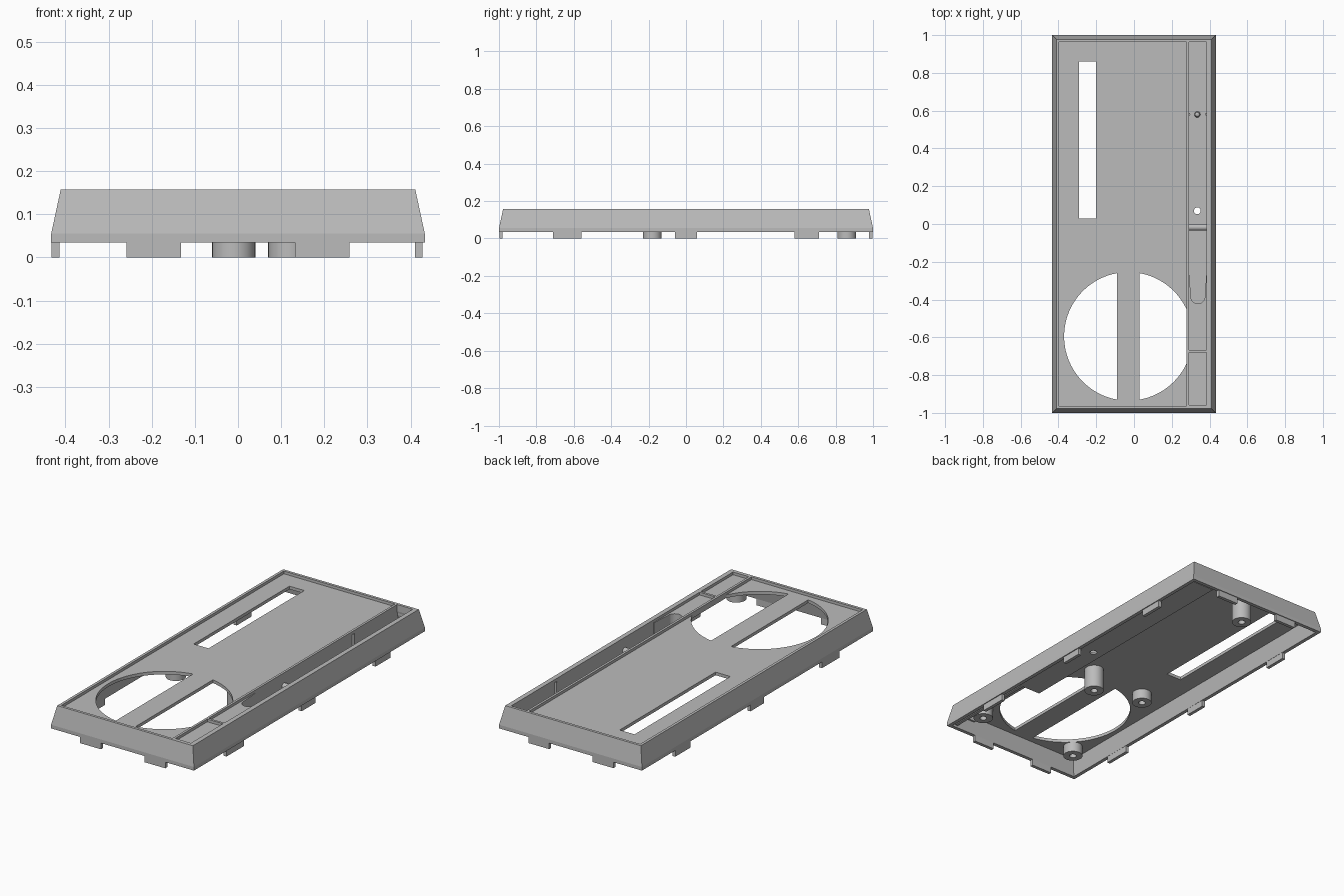
import bpy, bmesh, math

cube = bpy.data.objects.get("Cube")
if cube:
    bpy.data.objects.remove(cube)

grey = bpy.data.materials.new("plain_grey")
grey.use_nodes = True
grey.diffuse_color = (0.5, 0.5, 0.5, 1)
grey.node_tree.nodes["Principled BSDF"].inputs["Base Color"].default_value = (0.5, 0.5, 0.5, 1)


def finish(name, bm, smooth=False):
    bmesh.ops.recalc_face_normals(bm, faces=bm.faces)
    mesh = bpy.data.meshes.new(name)
    bm.to_mesh(mesh)
    bm.free()
    mesh.materials.append(grey)
    obj = bpy.data.objects.new(name, mesh)
    bpy.context.collection.objects.link(obj)
    if smooth:
        bpy.ops.object.select_all(action='DESELECT')
        obj.select_set(True)
        bpy.context.view_layer.objects.active = obj
        bpy.ops.object.shade_smooth_by_angle(angle=math.radians(35))
    return obj


def prism(name, pts, z0, z1, smooth=False):
    """Extrude a plan outline from z0 to z1."""
    bm = bmesh.new()
    low, high = ([bm.verts.new((x, y, z)) for x, y in pts] for z in (z0, z1))
    bm.faces.new(low)
    bm.faces.new(high)
    n = len(pts)
    for i in range(n):
        j = (i + 1) % n
        bm.faces.new((low[i], low[j], high[j], high[i]))
    return finish(name, bm, smooth)


def box(name, x0, x1, y0, y1, z0, z1):
    return prism(name, [(x0, y0), (x1, y0), (x1, y1), (x0, y1)], z0, z1)


def arc(cx, cy, r, a0, a1, n):
    return [(cx + r * math.cos(a0 + (a1 - a0) * i / n),
             cy + r * math.sin(a0 + (a1 - a0) * i / n)) for i in range(n + 1)]


def cut(target, *cutters):
    for c in cutters:
        c.hide_render = True
        c.hide_viewport = True
        mod = target.modifiers.new(c.name, 'BOOLEAN')
        mod.operation = 'DIFFERENCE'
        mod.solver = 'EXACT'
        mod.object = c


def lathe(name, x, y, profile, n=32):
    """Turn a radius/height profile about a vertical axis."""
    bm = bmesh.new()
    rings = [[bm.verts.new((px, py, z)) for px, py in arc(x, y, r, 0, math.tau, n)[:-1]]
             for r, z in profile]
    for a, b in zip(rings, rings[1:]):
        for i in range(n):
            j = (i + 1) % n
            bm.faces.new((a[i], a[j], b[j], b[i]))
    bm.faces.new(rings[0])
    bm.faces.new(rings[-1])
    return finish(name, bm, True)


# Tapered outer wall: inset and height of each loop around the section
section = [(0, 0.035), (0, 0.055), (0.022, 0.157), (0.037, 0.157), (0.037, 0.12), (0.02, 0.035)]
bm = bmesh.new()
loops = []
for d, z in section:
    hx, hy = 0.433 - d, 1 - d
    loops.append([bm.verts.new((sx * hx, sy * hy, z))
                  for sx, sy in ((-1, -1), (1, -1), (1, 1), (-1, 1))])
for k, a in enumerate(loops):
    b = loops[(k + 1) % len(loops)]
    for i in range(4):
        j = (i + 1) % 4
        bm.faces.new((a[i], a[j], b[j], b[i]))
finish("outer_wall", bm)

# Recessed top plate with long slot and two half-round openings
plate = box("top_plate", -0.4, 0.282, -0.97, 0.97, 0.125, 0.142)
slot = box("slot_cutter", -0.29, -0.2, 0.03, 0.86, 0.1, 0.2)
a = math.acos(0.06 / 0.34)
right_half = prism("right_opening_cutter", arc(-0.03, -0.595, 0.34, -a, a, 48), 0.1, 0.2)
left_half = prism("left_opening_cutter",
                  arc(-0.03, -0.595, 0.34, math.pi - a, math.pi + a, 48), 0.1, 0.2)
cut(plate, slot, right_half, left_half)

# Side channel: walls, floor with pin hole, and shallow end panels
box("channel_inner_wall", 0.277, 0.29, -0.44, 0.97, 0.04, 0.157)
box("panel_inner_wall", 0.277, 0.29, -0.97, -0.44, 0.125, 0.157)
box("channel_outer_wall", 0.385, 0.402, -0.97, 0.97, 0.04, 0.157)
floor = box("channel_floor", 0.277, 0.41, -0.44, 0.97, 0.04, 0.052)
cut(floor, prism("pin_hole_cutter", arc(0.335, 0.07, 0.018, 0, math.tau, 24)[:-1], 0, 0.1))
box("side_panel", 0.285, 0.39, -0.97, -0.43, 0.125, 0.142)
box("panel_divider", 0.285, 0.39, -0.68, -0.667, 0.125, 0.157)
for name, y0, y1 in (("channel_back_wall", 0.965, 0.975), ("channel_front_wall", -0.975, -0.957)):
    box(name, 0.277, 0.4, y0, y1, 0.1, 0.157)

# Finger scoop at the end of the channel
scoop = box("finger_scoop", 0.288, 0.388, -0.44, -0.27, 0.045, 0.142)
cut(scoop, prism("scoop_cutter", [(0.384, -0.25), (0.292, -0.25)]
                 + arc(0.338, -0.385, 0.037, math.pi, math.tau, 20), 0.053, 0.2))

# Rounded cross bar in the channel
bm = bmesh.new()
ends = []
for x in (0.288, 0.387):
    outline = [(-0.035, 0.05), (0, 0.05)] + arc(-0.0175, 0.085, 0.0175, 0, math.pi, 12)
    ends.append([bm.verts.new((x, y, z)) for y, z in outline])
    bm.faces.new(ends[-1])
for i in range(len(ends[0])):
    j = (i + 1) % len(ends[0])
    bm.faces.new((ends[0][i], ends[0][j], ends[1][j], ends[1][i]))
finish("cross_bar", bm, True)

# Small dome and side ribs in the channel
lathe("channel_dome", 0.335, 0.58, [(0.016, 0.05), (0.016, 0.06), (0.011, 0.07), (0.003, 0.074)], 20)
for name, x in (("inner_rib", 0.289), ("outer_rib", 0.386)):
    prism(name, arc(x, 0.58, 0.009, 0, math.tau, 16)[:-1], 0.05, 0.142, True)

# Screw posts under the plate, with a blind hole in each end
posts = [(0.12, -0.18, 0), (-0.01, 0.86, 0),
         (-0.23, -0.21, 0.07), (-0.31, -0.865, 0.07), (0.3, -0.865, 0.07)]
for i, (x, y, z) in enumerate(posts):
    lathe(f"screw_post_{i + 1}", x, y,
          [(0.05, 0.13), (0.05, z), (0.018, z), (0.018, z + 0.03)])

# Locking tabs along the lower edge
for i, (y0, y1) in enumerate(((-0.71, -0.56), (-0.06, 0.06), (0.58, 0.71))):
    box(f"right_tab_{i + 1}", -0.432, -0.414, y0, y1, 0, 0.055)
    box(f"left_tab_{i + 1}", 0.41, 0.428, y0, y1, 0, 0.055)
for side, x in (("right", -0.195), ("left", 0.195)):
    box(f"front_{side}_tab", x - 0.063, x + 0.063, -0.998, -0.98, 0, 0.055)
    box(f"back_{side}_tab", x - 0.063, x + 0.063, 0.978, 0.996, 0, 0.055)
